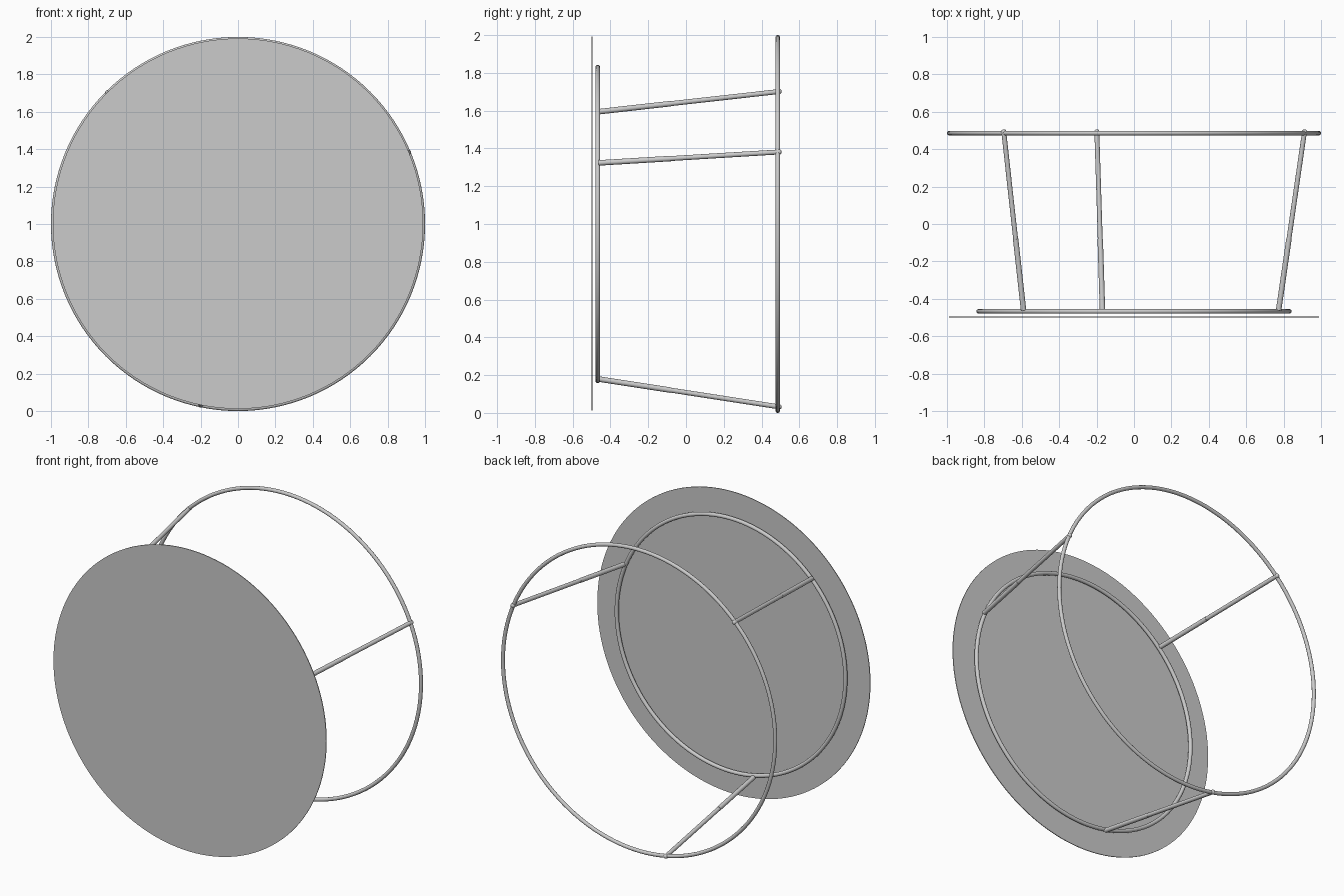
import bpy
import math
from mathutils import Vector

if "Cube" in bpy.data.objects:
    bpy.data.objects.remove(bpy.data.objects["Cube"])

CZ = 1.0  # height of the common axis


def smooth(obj, name):
    obj.name = name
    bpy.ops.object.shade_smooth_by_angle(angle=math.radians(40))
    return obj


def ring(name, y, major, tube):
    bpy.ops.mesh.primitive_torus_add(location=(0, y, CZ), rotation=(math.pi / 2, 0, 0),
                                     major_radius=major, minor_radius=tube,
                                     major_segments=128, minor_segments=16)
    return smooth(bpy.context.object, name)


def rod(name, a, b, radius):
    d = b - a
    bpy.ops.mesh.primitive_cylinder_add(vertices=20, radius=radius, depth=d.length,
                                        location=(a + b) / 2,
                                        rotation=d.to_track_quat('Z', 'Y').to_euler())
    return smooth(bpy.context.object, name)


# thin round front panel
bpy.ops.mesh.primitive_cylinder_add(vertices=128, radius=0.99, depth=0.005,
                                    location=(0, -0.4965, CZ + 0.002),
                                    rotation=(math.pi / 2, 0, 0))
smooth(bpy.context.object, "front_disc")

# two tube hoops
ring("front_hoop", -0.467, 0.83, 0.0125)
ring("rear_hoop", 0.486, 0.988, 0.012)

# three flared struts, each a sleeve and a slimmer rod with an end knob
for i, deg in enumerate((22.7, 134.8, 258.4)):
    t = math.radians(deg)
    radial = Vector((math.cos(t), 0, math.sin(t)))
    base = Vector((0, 0, CZ))
    a = base + radial * 0.838 + Vector((0, -0.462, 0))
    b = base + radial * 0.988 + Vector((0, 0.492, 0))
    joint = a.lerp(b, 0.4)
    rod(f"strut_sleeve_{i}", a, joint, 0.0145)
    rod(f"strut_rod_{i}", joint, b, 0.013)
    bpy.ops.mesh.primitive_uv_sphere_add(segments=20, ring_count=12, radius=0.0145, location=b)
    smooth(bpy.context.object, f"strut_knob_{i}")
